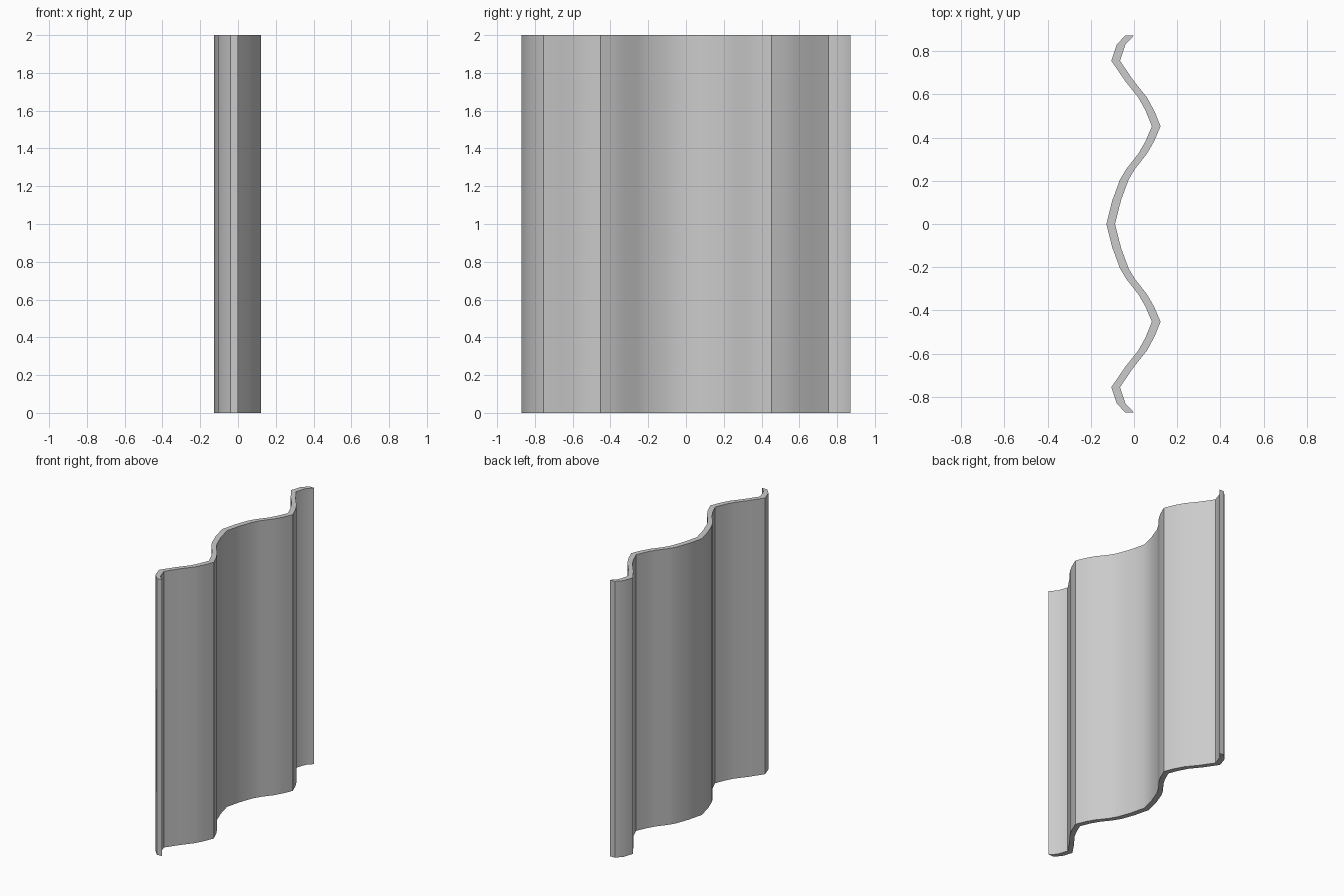
import bpy, bmesh, math
from mathutils import Vector

if "Cube" in bpy.data.objects:
    bpy.data.objects.remove(bpy.data.objects["Cube"])

HEIGHT, THICK = 2.0, 0.04

# Half of the wavy cross-section (x, y), from the centre out to one end
half = [(-0.088, 0), (-0.06, 0.11), (-0.025, 0.205), (0.005, 0.255),
        (0.06, 0.325), (0.093, 0.382), (0.123, 0.452), (0.093, 0.525),
        (0.06, 0.585), (0.0, 0.66), (-0.065, 0.755), (-0.04, 0.83), (0.0, 0.872)]
wave = [(x, -y) for x, y in reversed(half[1:])] + half

# Wavy strip on the ground, thickened sideways, then extruded upward
bm = bmesh.new()
front = [bm.verts.new((x, y, 0)) for x, y in wave]
back = [bm.verts.new((x - THICK, y, 0)) for x, y in wave]
strip = [bm.faces.new((front[i], front[i + 1], back[i + 1], back[i]))
         for i in range(len(wave) - 1)]
result = bmesh.ops.extrude_face_region(bm, geom=strip, use_keep_orig=True)
top = [g for g in result["geom"] if isinstance(g, bmesh.types.BMVert)]
bmesh.ops.translate(bm, verts=top, vec=Vector((0, 0, HEIGHT)))
bmesh.ops.recalc_face_normals(bm, faces=bm.faces)

mesh = bpy.data.meshes.new("corrugated_sheet")
bm.to_mesh(mesh)
bm.free()
sheet = bpy.data.objects.new("corrugated_sheet", mesh)
bpy.context.collection.objects.link(sheet)

# Smooth waves with crisp ridges and rims
bpy.context.view_layer.objects.active = sheet
sheet.select_set(True)
bpy.ops.object.shade_smooth_by_angle(angle=math.radians(35))
